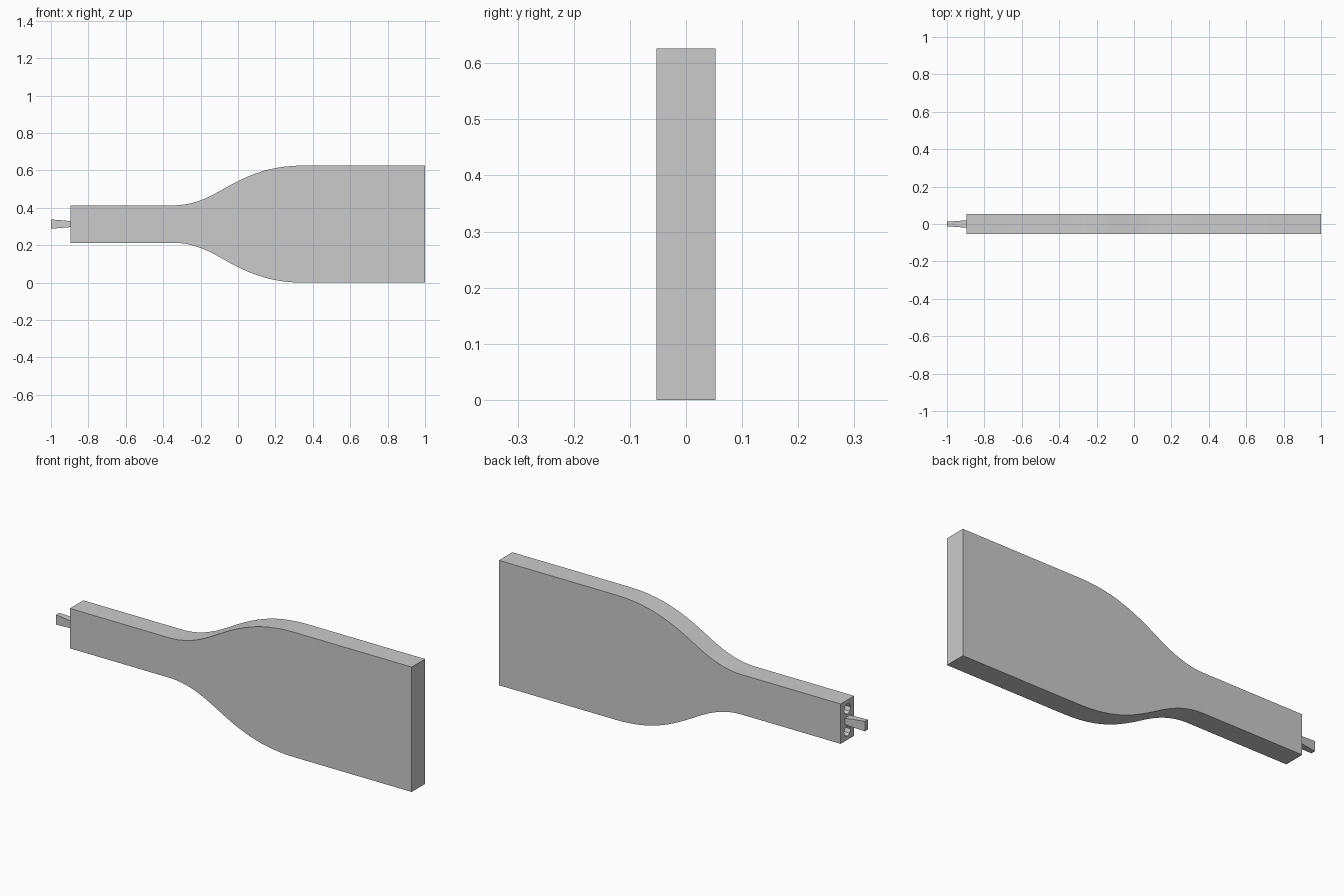
import bpy, bmesh, math
from mathutils import Vector, geometry

if "Cube" in bpy.data.objects:
    bpy.data.objects.remove(bpy.data.objects["Cube"])

MID = 0.313      # height of the long axis
HALF_Y = 0.053   # half thickness of the paddle

grey = bpy.data.materials.new("plain grey")
grey.use_nodes = True
grey.diffuse_color = (0.6, 0.6, 0.6, 1)
grey.node_tree.nodes["Principled BSDF"].inputs["Base Color"].default_value = (0.6, 0.6, 0.6, 1)


def make_object(name, bm):
    bmesh.ops.recalc_face_normals(bm, faces=bm.faces)
    mesh = bpy.data.meshes.new(name)
    bm.to_mesh(mesh)
    bm.free()
    mesh.materials.append(grey)
    obj = bpy.data.objects.new(name, mesh)
    bpy.context.collection.objects.link(obj)
    return obj


def curve(a, b, c, d):
    points = [Vector((x, z, 0)) for x, z in (a, b, c, d)]
    return [(p.x, p.y) for p in geometry.interpolate_bezier(*points, 13)]


# Paddle: half outline along x, mirrored about the long axis
shoulder = curve((-0.35, 0.1), (-0.26, 0.1), (-0.19, 0.125), (-0.1, 0.175))
flare = curve((-0.1, 0.175), (0.03, 0.25), (0.15, MID), (0.35, MID))
upper = [(-0.895, 0.1)] + shoulder + flare[1:] + [(1.0, MID)]
outline = upper + [(x, -h) for x, h in reversed(upper)]
bm = bmesh.new()
face = bm.faces.new([bm.verts.new((x, -HALF_Y, MID + h)) for x, h in outline])
side = bmesh.ops.extrude_face_region(bm, geom=[face])
moved = [v for v in side["geom"] if isinstance(v, bmesh.types.BMVert)]
bmesh.ops.translate(bm, verts=moved, vec=(0, 2 * HALF_Y, 0))
paddle = make_object("paddle", bm)

# Two sockets in the narrow end, above and below the peg
for name, offset in (("upper", 0.055), ("lower", -0.055)):
    bpy.ops.mesh.primitive_cylinder_add(
        vertices=8, radius=0.026, depth=0.2,
        location=(-0.895, 0, MID + offset), rotation=(0, math.pi / 2, 0))
    cutter = bpy.context.object
    cutter.name = name + "_socket_cutter"
    cutter.data.materials.append(grey)
    cutter.hide_render = True
    cutter.hide_viewport = True
    cut = paddle.modifiers.new(name + " socket", "BOOLEAN")
    cut.operation = "DIFFERENCE"
    cut.solver = "EXACT"
    cut.object = cutter

# Peg: flat and tall at the tip, wide and low at the root
bm = bmesh.new()
ends = []
for x, y, z in ((-1.0, 0.012, 0.025), (-0.88, 0.021, 0.015)):
    corners = ((-y, -z), (y, -z), (y, z), (-y, z))
    ends.append([bm.verts.new((x, cy, MID + cz)) for cy, cz in corners])
    bm.faces.new(ends[-1])
for i in range(4):
    j = (i + 1) % 4
    bm.faces.new((ends[0][i], ends[0][j], ends[1][j], ends[1][i]))
make_object("peg", bm)

# Smooth the curved edges, keep the corners sharp
bpy.ops.object.select_all(action="DESELECT")
paddle.select_set(True)
bpy.context.view_layer.objects.active = paddle
bpy.ops.object.shade_smooth_by_angle(angle=math.radians(30))
